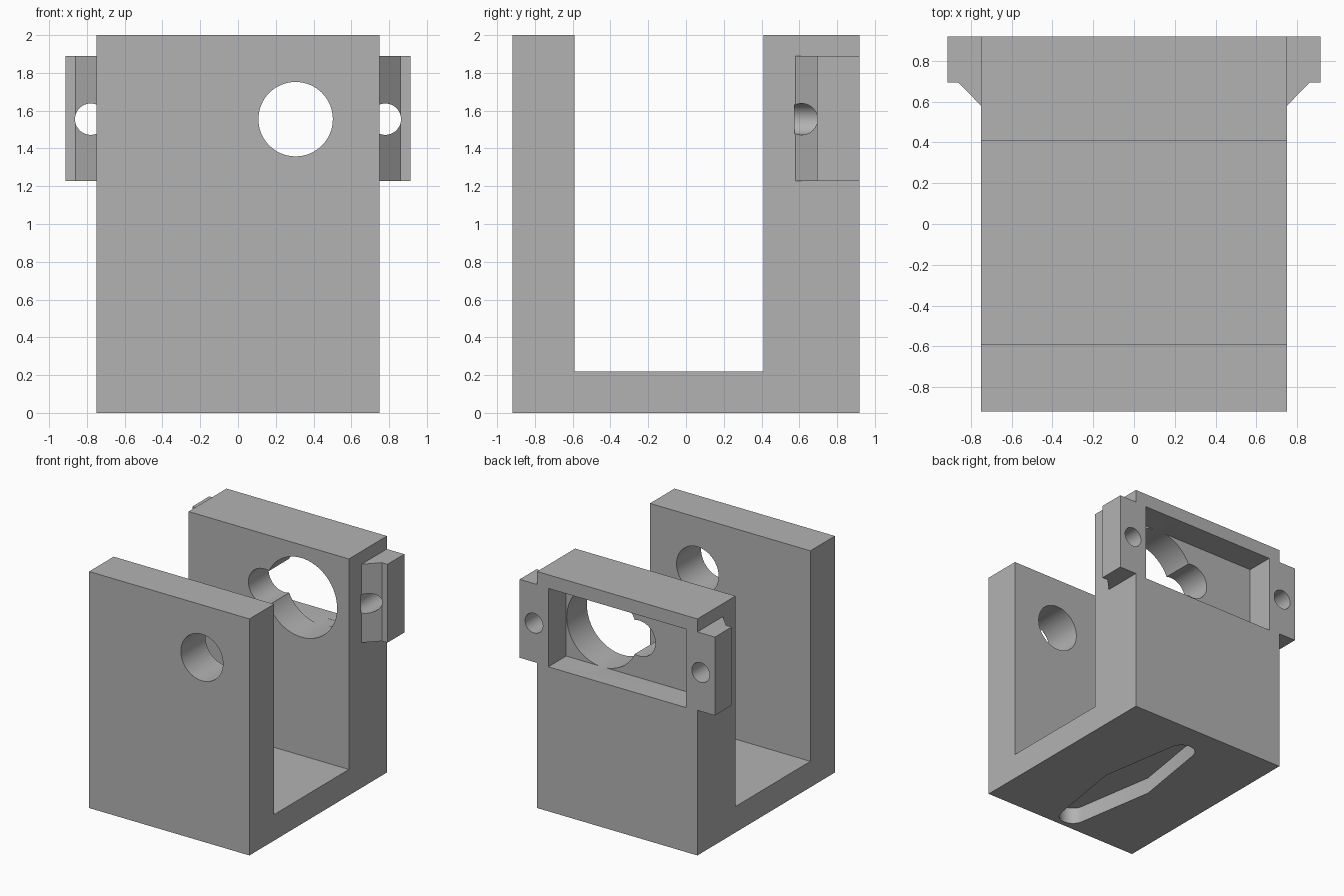
import bpy, bmesh, math
from mathutils import Vector

if "Cube" in bpy.data.objects:
    bpy.data.objects.remove(bpy.data.objects["Cube"], do_unlink=True)

grey = bpy.data.materials.new("plain_grey")
grey.use_nodes = True
grey.diffuse_color = (0.45, 0.45, 0.45, 1)
grey.node_tree.nodes["Principled BSDF"].inputs["Base Color"].default_value = grey.diffuse_color

AXES = {"x": (1, 2, 0), "y": (0, 2, 1), "z": (0, 1, 2)}
BACK = 0.918
HOLE_Z = 1.555


def prism(name, profile, axis, start, end):
    """Extrude a closed 2D profile along an axis."""
    a, b, c = AXES[axis]
    bm = bmesh.new()
    verts = []
    for p in profile:
        v = Vector()
        v[a], v[b], v[c] = p[0], p[1], start
        verts.append(bm.verts.new(v))
    face = bm.faces.new(verts)
    top = bmesh.ops.extrude_face_region(bm, geom=[face])["geom"]
    move = Vector()
    move[c] = end - start
    bmesh.ops.translate(bm, vec=move, verts=[g for g in top if isinstance(g, bmesh.types.BMVert)])
    bmesh.ops.recalc_face_normals(bm, faces=bm.faces)
    mesh = bpy.data.meshes.new(name)
    bm.to_mesh(mesh)
    bm.free()
    mesh.materials.append(grey)
    obj = bpy.data.objects.new(name, mesh)
    bpy.context.collection.objects.link(obj)
    return obj


def rect(x0, x1, y0, y1):
    return [(x0, y0), (x1, y0), (x1, y1), (x0, y1)]


def arc(cx, cy, r, a0=0, a1=360, n=64):
    full = a1 - a0 == 360
    angles = [math.radians(a0 + (a1 - a0) * i / n) for i in range(n if full else n + 1)]
    return [(cx + r * math.cos(t), cy + r * math.sin(t)) for t in angles]


def combine(target, other, operation):
    """Apply a boolean and discard the helper object."""
    mod = target.modifiers.new("boolean", "BOOLEAN")
    mod.operation, mod.object, mod.solver = operation, other, "EXACT"
    bpy.context.view_layer.objects.active = target
    bpy.ops.object.modifier_apply(modifier=mod.name)
    bpy.data.objects.remove(other, do_unlink=True)


# U-shaped body: front wall, floor and thicker back wall
body = prism("bracket_body",
             [(-BACK, 0), (BACK, 0), (BACK, 2), (0.41, 2), (0.41, 0.22),
              (-0.59, 0.22), (-0.59, 2), (-BACK, 2)], "x", -0.75, 0.75)

# Mounting ears with chamfered fronts, then their screw holes
ear = [(0.7, BACK), (0.913, BACK), (0.913, 0.693), (0.86, 0.693), (0.75, 0.58), (0.7, 0.58)]
for side in (-1, 1):
    combine(body, prism("ear", [(side * x, y) for x, y in ear], "z", 1.227, 1.89), "UNION")
for side in (-1, 1):
    combine(body, prism("screw_hole", arc(side * 0.78, HOLE_Z, 0.083), "y", 0.575, 1.1), "DIFFERENCE")

# Round hole through the front wall
combine(body, prism("front_hole", arc(0.305, HOLE_Z, 0.197), "y", -1.1, -0.45), "DIFFERENCE")

# Rectangular pocket in the back, with a large and a small round opening
combine(body, prism("back_pocket", rect(-0.645, 0.645, 1.222, 1.885), "y", 0.68, 1.1), "DIFFERENCE")
combine(body, prism("large_opening", arc(0.305, HOLE_Z, 0.335), "y", 0.3, 0.8), "DIFFERENCE")
combine(body, prism("small_opening", arc(-0.04, HOLE_Z, 0.15), "y", 0.25, 0.85), "DIFFERENCE")

# Blind double-tapered slot under the floor
mid, reach = -0.087, 0.675
slot = (arc(0, mid + reach, 0.11, 10, 170, 24) + [(-0.22, mid)]
        + arc(0, mid - reach, 0.11, 190, 350, 24) + [(0.22, mid)])
combine(body, prism("floor_slot", slot, "z", -0.2, 0.14), "DIFFERENCE")

# Smooth the round walls, keep the edges crisp
bpy.ops.object.select_all(action="DESELECT")
body.select_set(True)
bpy.context.view_layer.objects.active = body
bpy.ops.object.shade_smooth_by_angle(angle=math.radians(20))
